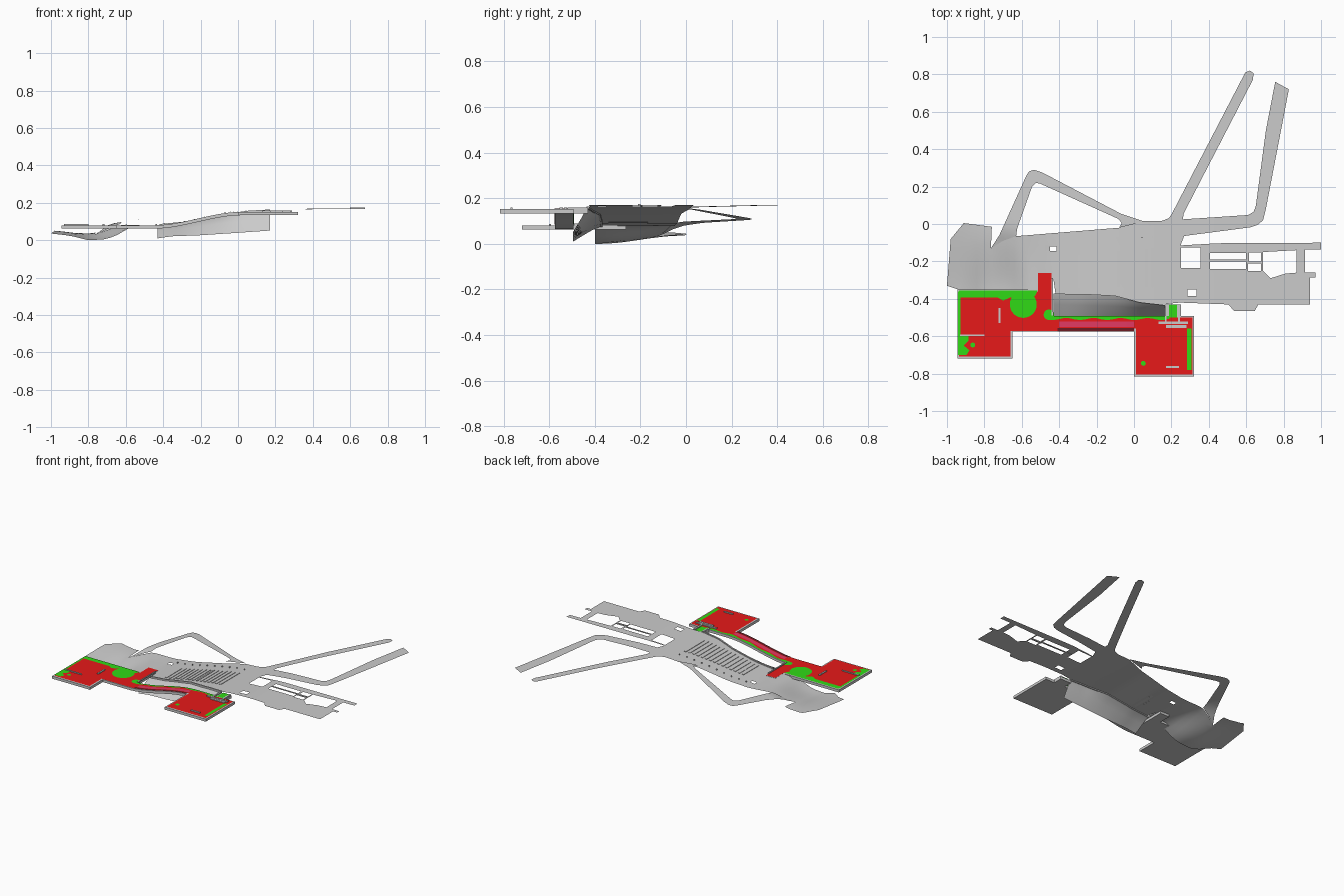
import bpy, bmesh, math
from mathutils import Vector


def lerp_table(t, pts):
    if t <= pts[0][0]:
        return pts[0][1]
    for (a, u), (b, v) in zip(pts, pts[1:]):
        if t <= b:
            return u + (v - u) * (t - a) / (b - a)
    return pts[-1][1]


def smooth(t):
    t = min(1, max(0, t))
    return t * t * (3 - 2 * t)


def material(name, rgb):
    m = bpy.data.materials.new(name)
    m.diffuse_color = (*rgb, 1)
    return m


RED = material("red_paving", (0.8, 0.01, 0.01))
GREEN = material("green_planting", (0.03, 0.7, 0.008))
MAROON = material("maroon_step", (0.15, 0.01, 0.015))
PINK = material("pink_path", (0.75, 0.04, 0.12))


# Height fields: ground level, planting bowl and ramped plaza
def ground_z(x, y):
    body = lerp_table(x, [(-0.76, 0.075), (-0.62, 0.082), (-0.45, 0.078), (-0.3, 0.092),
                          (-0.1, 0.13), (0.05, 0.152), (0.25, 0.163), (0.4, 0.17), (1, 0.17)])
    f = smooth((-y - 0.02) / 0.36)
    back = lerp_table(x, [(-1, 0.055), (-0.88, 0.04), (-0.78, 0.035), (-0.62, 0.085)])
    front = lerp_table(x, [(-1, 0.035), (-0.9, 0.025), (-0.8, 0.0), (-0.7, 0.006),
                           (-0.62, 0.04), (-0.54, 0.075)])
    low = back * (1 - f) + front * f
    return body + (low - body) * smooth((-0.5 - x) / 0.14)


def loop_z(x, y):
    z = lerp_table(x, [(-0.76, 0.06), (-0.66, 0.092), (-0.53, 0.11), (-0.08, 0.15), (0.1, 0.158)])
    g = ground_z(x, y)
    return g + (z - g) * smooth((y + 0.12) / 0.12)


def plaza_z(x, y=0):
    return 0.082 + 0.072 * smooth((x + 0.45) / 0.47)


def sheet(name, outline, holes=(), zf=ground_z, step=0.04, offset=0, thick=0, mat=None):
    """Fill a plan outline, slice it finely and drape it on a height field."""
    bm = bmesh.new()
    for ring in [outline, *holes]:
        vs = [bm.verts.new((x, y, 0)) for x, y in ring]
        for a, b in zip(vs, vs[1:] + vs[:1]):
            bm.edges.new((a, b))
    bmesh.ops.triangle_fill(bm, use_beauty=True, edges=bm.edges[:], normal=(0, 0, 1))
    bmesh.ops.dissolve_limit(bm, angle_limit=0.01, verts=bm.verts[:], edges=bm.edges[:])
    for axis in (0, 1):
        cs = [v.co[axis] for v in bm.verts]
        n = int((max(cs) - min(cs)) / step)
        for i in range(1, n + 1):
            co, no = Vector((0, 0, 0)), Vector((0, 0, 0))
            co[axis], no[axis] = min(cs) + i * step, 1
            bmesh.ops.bisect_plane(bm, geom=bm.verts[:] + bm.edges[:] + bm.faces[:],
                                   plane_co=co, plane_no=no)
    bmesh.ops.triangulate(bm, faces=bm.faces[:])
    for f in bm.faces:
        if f.normal.z < 0:
            f.normal_flip()
    for v in bm.verts:
        v.co.z = zf(v.co.x, v.co.y) + offset
    if thick:
        ext = bmesh.ops.extrude_face_region(bm, geom=bm.faces[:])
        for v in ext["geom"]:
            if isinstance(v, bmesh.types.BMVert):
                v.co.z -= thick
        bmesh.ops.recalc_face_normals(bm, faces=bm.faces[:])
    return finish(name, bm, mat)


def finish(name, bm, mat=None):
    me = bpy.data.meshes.new(name)
    bm.to_mesh(me)
    bm.free()
    ob = bpy.data.objects.new(name, me)
    bpy.context.collection.objects.link(ob)
    if mat:
        me.materials.append(mat)
    ob.select_set(True)
    bpy.context.view_layer.objects.active = ob
    bpy.ops.object.shade_smooth_by_angle(angle=math.radians(25))
    ob.select_set(False)
    return ob


def rect(x0, x1, y0, y1):
    return [(x0, y0), (x1, y0), (x1, y1), (x0, y1)]


def disc(x, y, r, n=24):
    return [(x + r * math.cos(math.tau * i / n), y + r * math.sin(math.tau * i / n)) for i in range(n)]


# Main ground with the bowl at the left end
sheet("main_ground", [(-1, -0.33), (-0.98, -0.08), (-0.91, 0.005), (-0.76, -0.015), (-0.765, -0.13),
                      (-0.7, -0.09), (-0.63, -0.065), (-0.08, -0.02), (0.05, 0.015), (0.2, 0.015),
                      (0.27, -0.06), (0.25, -0.11), (0.245, -0.42), (0.15, -0.43), (0.03, -0.415),
                      (-0.1, -0.38), (-0.42, -0.37), (-0.43, -0.3), (-0.5, -0.3), (-0.52, -0.37),
                      (-0.57, -0.4), (-0.88, -0.4), (-0.94, -0.35)],
      [rect(-0.45, -0.415, -0.145, -0.12)])

# Roads: bent loop at the left, two long arms at the right
sheet("loop_road", [(-0.765, -0.13), (-0.72, -0.06), (-0.575, 0.26), (-0.56, 0.282), (-0.535, 0.29),
                    (-0.49, 0.275), (-0.07, 0.055), (0.05, 0.015), (0.0, 0.0), (-0.08, -0.02),
                    (-0.065, 0.005), (-0.085, 0.028), (-0.5, 0.215), (-0.525, 0.22), (-0.545, 0.2),
                    (-0.625, -0.025), (-0.63, -0.065), (-0.7, -0.09)], zf=loop_z)
sheet("straight_arm", [(0.04, 0.015), (0.13, 0.01), (0.185, 0.03), (0.2, 0.05), (0.595, 0.81),
                       (0.62, 0.82), (0.64, 0.805), (0.635, 0.77), (0.265, 0.055), (0.262, 0.03),
                       (0.27, 0.0), (0.15, -0.01)])
sheet("bent_arm", [(0.2, 0.015), (0.262, 0.025), (0.61, 0.048), (0.64, 0.065), (0.652, 0.1),
                   (0.705, 0.5), (0.755, 0.76), (0.828, 0.72), (0.79, 0.52), (0.705, 0.08),
                   (0.69, 0.02), (0.66, -0.005), (0.62, -0.018), (0.26, -0.065)])

# Cut-out deck at the right end
sheet("right_deck", [(0.24, -0.115), (0.45, -0.103), (1, -0.1), (1, -0.135), (0.915, -0.137), (0.915, -0.26),
                     (0.97, -0.26), (0.97, -0.285), (0.94, -0.285), (0.94, -0.43), (0.665, -0.43),
                     (0.645, -0.465), (0.535, -0.465), (0.505, -0.43), (0.24, -0.42)],
      [rect(0.25, 0.355, -0.235, -0.125), rect(0.405, 0.6, -0.24, -0.155),
       rect(0.615, 0.68, -0.2, -0.152), rect(0.61, 0.68, -0.25, -0.208),
       [(0.69, -0.15), (0.87, -0.14), (0.87, -0.26), (0.81, -0.265), (0.73, -0.29), (0.69, -0.25)],
       rect(0.285, 0.335, -0.385, -0.35)])
sheet("deck_beam", rect(0.36, 0.6, -0.2, -0.19), thick=0.004)
sheet("deck_curb", rect(0.6, 0.68, -0.21, -0.2), offset=0.004, thick=0.008)

# Curved embankment wall below the front edge
bm = bmesh.new()
rows = []
N = 24
for i in range(N + 1):
    x = -0.43 + 0.6 * i / N
    y0 = lerp_table(x, [(-0.43, -0.372), (-0.1, -0.38), (0.03, -0.415), (0.17, -0.432)])
    z0 = ground_z(x, y0) - 0.004
    zb = lerp_table(x, [(-0.43, 0.01), (-0.36, 0.021), (-0.2, 0.027), (0, 0.04), (0.17, 0.052)])
    ym = lerp_table(x, [(-0.43, -0.43), (-0.1, -0.44), (0.17, -0.458)])
    rows.append([bm.verts.new(p) for p in ((x, y0, z0), (x, (y0 + ym) / 2, z0 - (z0 - zb) * 0.16),
                                           (x, ym, z0 - (z0 - zb) * 0.4), (x, -0.495, zb))])
for a, b in zip(rows, rows[1:]):
    for j in range(3):
        bm.faces.new((a[j], a[j + 1], b[j + 1], b[j]))
finish("embankment_wall", bm)
rim = [(-0.42, -0.365), (-0.25, -0.367), (-0.1, -0.375), (0.03, -0.41), (0.17, -0.426)]
sheet("embankment_rim", rim + [(x, y - 0.01) for x, y in reversed(rim)], offset=0.006, thick=0.012)

# Terraced steps and small posts on the main ground
for i in range(15):
    x = -0.33 + i * 0.03
    sheet("terrace_step", rect(x, x + 0.014, -0.34, -0.17 + 0.003 * i), step=1, offset=0.003, thick=0.003)
for i in range(10):
    x = -0.4 + i * 0.055
    sheet("post", rect(x, x + 0.006, -0.107 + 0.004 * i, -0.101 + 0.004 * i), step=1, offset=0.008, thick=0.008)

# Red plaza: two platforms joined by a ramp, each on a grey slab
plaza = [(-0.945, -0.35), (-0.945, -0.718), (-0.65, -0.718), (-0.65, -0.575), (0, -0.575), (0, -0.815),
         (0.32, -0.815), (0.32, -0.493), (0.25, -0.493), (0.25, -0.43), (0.165, -0.43), (0.165, -0.493),
         (-0.44, -0.493), (-0.44, -0.262), (-0.512, -0.262), (-0.512, -0.35)]
sheet("plaza_slab", plaza, zf=plaza_z, offset=-0.002, thick=0.018)
for name, outline in (
        ("left_paving", [(-0.935, -0.36), (-0.935, -0.708), (-0.66, -0.708), (-0.66, -0.573),
                         (-0.41, -0.573), (-0.41, -0.495), (-0.44, -0.495), (-0.44, -0.262),
                         (-0.512, -0.262), (-0.512, -0.36)]),
        ("ramp_paving", rect(-0.41, 0.01, -0.558, -0.495)),
        ("right_paving", [(0.01, -0.805), (0.312, -0.805), (0.312, -0.5), (0.19, -0.5), (0.01, -0.5)])):
    sheet(name, outline, zf=plaza_z, mat=RED)
sheet("ramp_step", rect(-0.41, 0, -0.576, -0.556), zf=plaza_z, offset=0.001, mat=MAROON)
sheet("ramp_path", rect(-0.4, 0, -0.552, -0.522), zf=plaza_z, offset=0.001, mat=PINK)

# Planting
wave = [(-0.47 + 0.03 * i, -0.508 - 0.006 * math.sin(i * 1.3)) for i in range(23)]
for name, outline in (
        ("back_hedge", [(-0.935, -0.355), (-0.935, -0.392), (-0.73, -0.392), (-0.7, -0.41), (-0.66, -0.392),
                        (-0.53, -0.385), (-0.515, -0.355)]),
        ("side_hedge", rect(-0.94, -0.927, -0.7, -0.36)),
        ("corner_lawn", [(-0.935, -0.595), (-0.885, -0.6), (-0.885, -0.625), (-0.91, -0.65),
                         (-0.88, -0.675), (-0.895, -0.7), (-0.935, -0.7)]),
        ("round_lawn", disc(-0.592, -0.43, 0.072, 32)),
        ("left_shrub", disc(-0.862, -0.647, 0.013)),
        ("bar_shrub", disc(-0.455, -0.485, 0.028)),
        ("right_shrub", disc(0.05, -0.745, 0.013)),
        ("ramp_hedge", wave + [(0.19, -0.492), (-0.47, -0.492)]),
        ("link_hedge_left", rect(0.187, 0.23, -0.5, -0.43)),
        ("right_hedge", rect(0.284, 0.308, -0.78, -0.56))):
    sheet(name, outline, zf=plaza_z, offset=0.002, mat=GREEN)

# Low grey walls and benches on the plaza
for r in ((-0.725, -0.715, -0.53, -0.45), (-0.93, -0.8, -0.6, -0.592), (0.17, 0.24, -0.77, -0.76),
          (0.13, 0.29, -0.535, -0.522), (0.17, 0.28, -0.555, -0.54), (0.165, 0.175, -0.52, -0.43),
          (0.235, 0.247, -0.52, -0.43), (-0.442, -0.434, -0.49, -0.29)):
    sheet("low_wall", rect(*r), zf=plaza_z, step=0.1, offset=0.006, thick=0.008)
